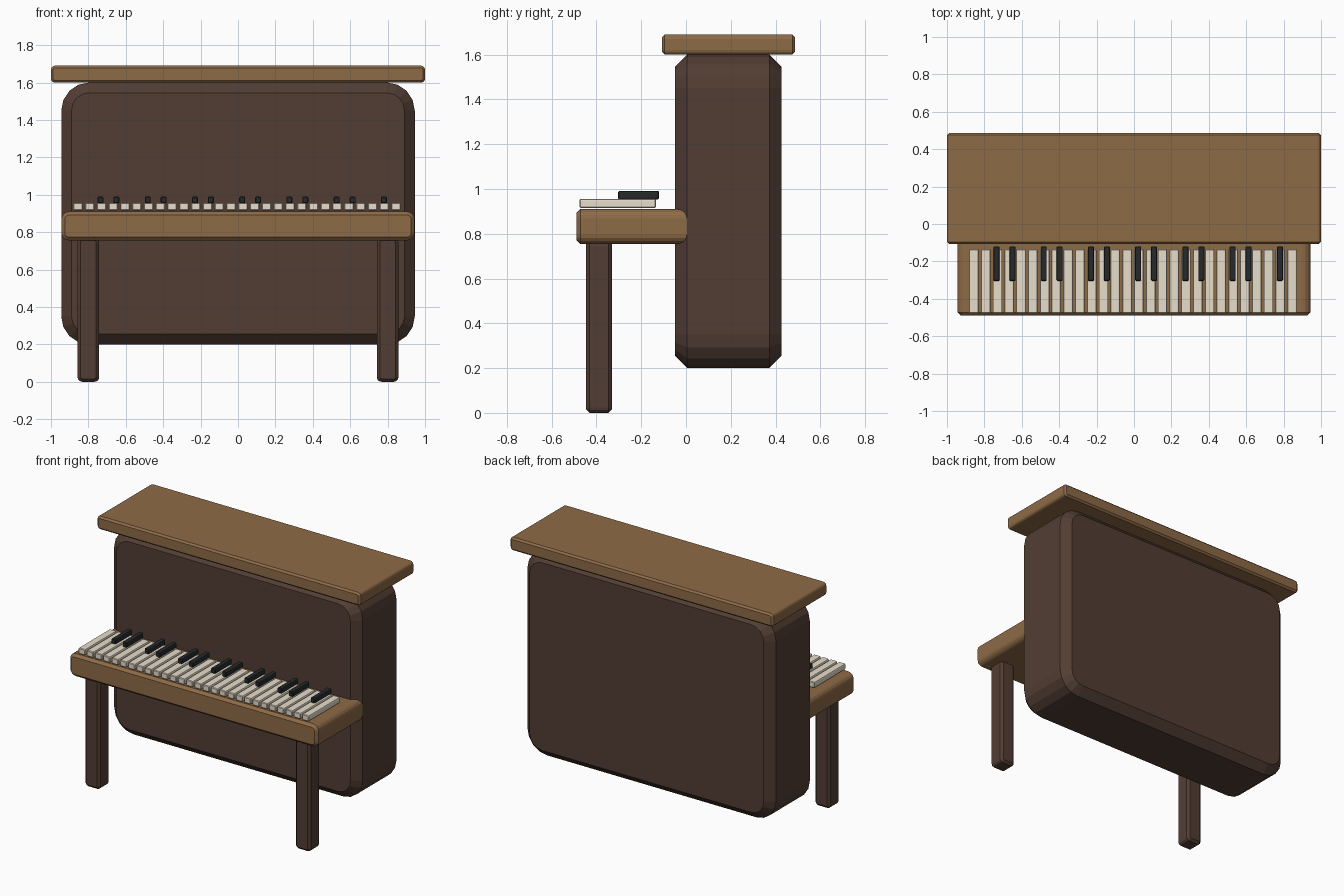
import bpy, bmesh
from math import cos, sin, pi

if "Cube" in bpy.data.objects:
    bpy.data.objects.remove(bpy.data.objects["Cube"])


def material(name, rgb):
    m = bpy.data.materials.new(name)
    m.diffuse_color = (*rgb, 1)
    m.use_nodes = True
    m.node_tree.nodes["Principled BSDF"].inputs["Base Color"].default_value = m.diffuse_color
    return m


dark_wood = material("dark_wood", (0.085, 0.048, 0.034))
light_wood = material("light_wood", (0.27, 0.145, 0.062))
ivory = material("ivory", (0.80, 0.73, 0.60))
ebony = material("ebony", (0.02, 0.022, 0.024))


def rounded_slab(name, x, y, z, radius, chamfer, mat, segs=4):
    """Rounded x-z outline run along y, with chamfered front and back rims."""
    (x0, x1), (y0, y1), (z0, z1) = x, y, z
    corners = [(x1 - radius, z1 - radius), (x0 + radius, z1 - radius),
               (x0 + radius, z0 + radius), (x1 - radius, z0 + radius)]
    bm = bmesh.new()
    rings = []
    for yy, inset in ((y0, chamfer), (y0 + chamfer, 0), (y1 - chamfer, 0), (y1, chamfer)):
        ring = []
        for q, (cx, cz) in enumerate(corners):
            for s in range(segs + 1):
                a = (q + s / segs) * pi / 2
                r = radius - inset
                ring.append(bm.verts.new((cx + r * cos(a), yy, cz + r * sin(a))))
        rings.append(ring)
    n = len(rings[0])
    for a, b in zip(rings, rings[1:]):
        for i in range(n):
            j = (i + 1) % n
            bm.faces.new((a[i], a[j], b[j], b[i]))
    bm.faces.new(rings[0])
    bm.faces.new(rings[-1])
    bmesh.ops.recalc_face_normals(bm, faces=bm.faces)
    mesh = bpy.data.meshes.new(name)
    bm.to_mesh(mesh)
    bm.free()
    mesh.materials.append(mat)
    ob = bpy.data.objects.new(name, mesh)
    bpy.context.collection.objects.link(ob)
    return ob


# Upright case, lid and key bed
rounded_slab("case", (-0.945, 0.945), (-0.05, 0.427), (0.2, 1.6), 0.15, 0.055, dark_wood)
rounded_slab("lid", (-1, 1), (-0.107, 0.487), (1.6, 1.69), 0.02, 0.012, light_wood, 3)
rounded_slab("key_bed", (-0.944, 0.944), (-0.49, 0.03), (0.755, 0.91), 0.042, 0.018, light_wood)

# Front legs
for side, cx in (("left", -0.8), ("right", 0.8)):
    rounded_slab(f"{side}_leg", (cx - 0.058, cx + 0.058), (-0.447, -0.33), (0, 0.77),
                 0.025, 0.016, dark_wood, 3)

# White keys
for i in range(28):
    cx = -0.856 + 0.063 * i
    rounded_slab(f"white_key_{i + 1}", (cx - 0.025, cx + 0.025), (-0.476, -0.135),
                 (0.916, 0.956), 0.007, 0.004, ivory, 2)

# Black keys in pairs, ending with a single one
for i in range(13):
    cx = -0.735 + 0.2525 * (i // 2) + 0.085 * (i % 2)
    rounded_slab(f"black_key_{i + 1}", (cx - 0.016, cx + 0.016), (-0.304, -0.12),
                 (0.954, 0.99), 0.007, 0.004, ebony, 2)
